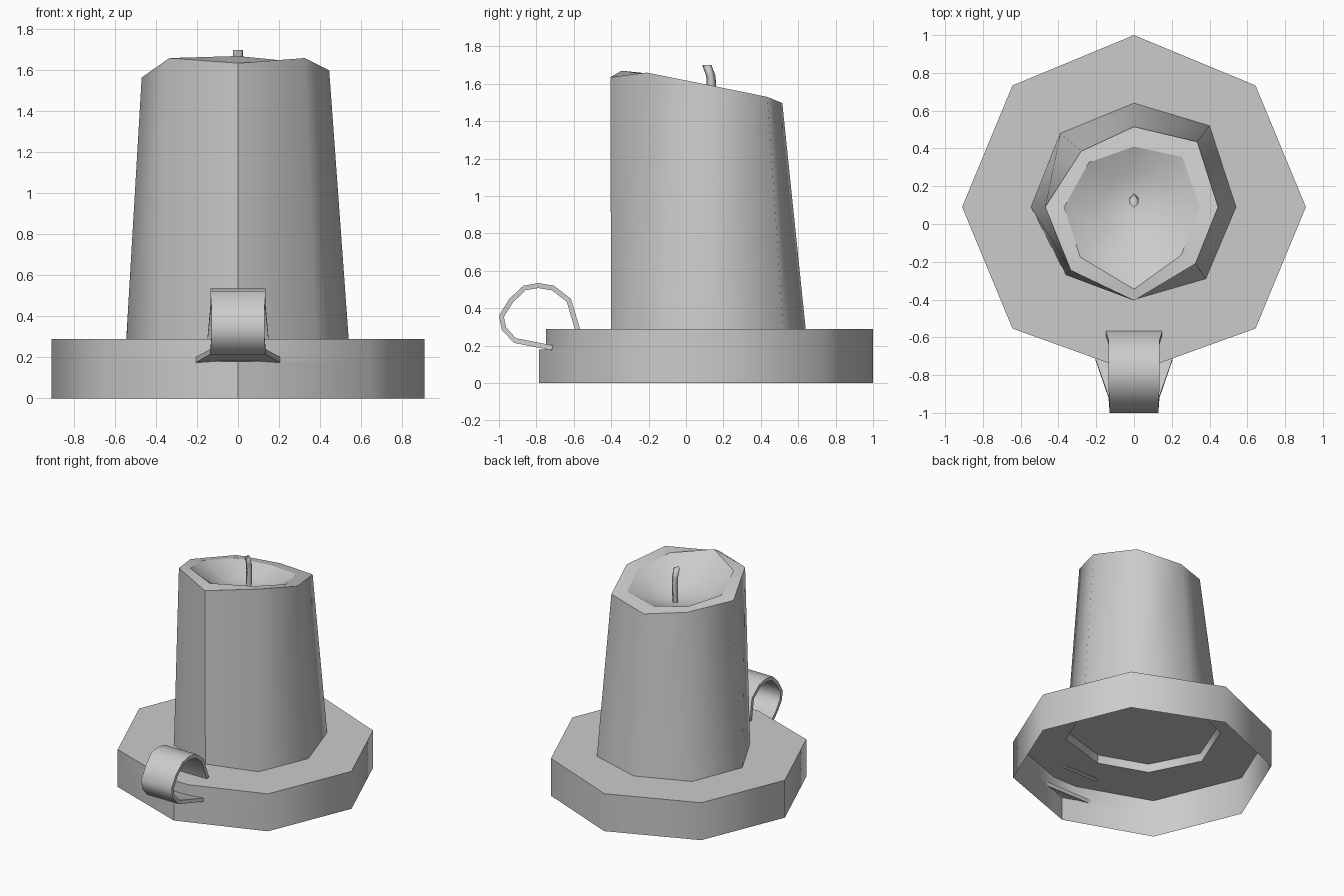
import bpy, bmesh, math
from mathutils import Vector

if "Cube" in bpy.data.objects:
    bpy.data.objects.remove(bpy.data.objects["Cube"])


def finish(bm, name, crease_front=False, angle=50):
    """Smooth faces, sharp edges by angle (plus the front corner), link object."""
    bm.normal_update()
    for f in bm.faces:
        f.smooth = True
    for e in bm.edges:
        front = crease_front and all(abs(v.co.x) < 0.001 and v.co.y < -0.38 for v in e.verts)
        if front or (len(e.link_faces) == 2 and e.calc_face_angle() > math.radians(angle)):
            e.smooth = False
    me = bpy.data.meshes.new(name)
    bm.to_mesh(me)
    bm.free()
    ob = bpy.data.objects.new(name, me)
    bpy.context.collection.objects.link(ob)
    return ob


def loft(bm, rings, sharp=()):
    """Join successive closed rings of points with quads; rings in sharp get hard edges."""
    vr = [[bm.verts.new(p) for p in r] for r in rings]
    for a, b in zip(vr, vr[1:]):
        n = len(a)
        for i in range(n):
            j = (i + 1) % n
            bm.faces.new((a[i], a[j], b[j], b[i]))
    for k in sharp:
        for i, v in enumerate(vr[k]):
            bm.edges.get((v, vr[k][i - 1])).smooth = False
    return vr


# Rings run counter-clockwise from the front corner
foot = [(0, -.40), (.38, -.29), (.54, .09), (.40, .52),
        (0, .64), (-.39, .48), (-.545, .09), (-.36, -.27)]
rim = [(0, -.405, 1.635), (.325, -.21, 1.66), (.445, .09, 1.60), (.335, .435, 1.53),
       (0, .515, 1.497), (-.28, .385, 1.535), (-.47, .09, 1.565), (-.335, -.245, 1.66)]
pool = [(0, -.345, 1.67), (.25, -.165, 1.645), (.35, .09, 1.59), (.255, .355, 1.54),
        (0, .41, 1.52), (-.24, .325, 1.545), (-.37, .09, 1.58), (-.285, -.175, 1.645)]
Z = 0.29

# Candle: recessed floor, tapered wall, slanted rim, melted bowl
centre = Vector((0, .11, 1.44))
mids = []
for p in pool:
    m = Vector(p).lerp(centre, 0.5)
    m.z = p[2] + (centre.z - p[2]) * 0.75
    mids.append(m)
floor = [(x * .98, .09 + (y - .09) * .98, Z + .06) for x, y in foot]
bm = bmesh.new()
vr = loft(bm, [floor, [(x, y, Z) for x, y in foot], rim, pool, mids], (0, 1, 2, 3))
bm.faces.new(vr[0][::-1])
c = bm.verts.new(centre)
for i in range(8):
    bm.faces.new((vr[-1][i], vr[-1][(i + 1) % 8], c))
finish(bm, "candle", True, 60)

# Octagonal holder base, open underneath, corner flattened behind the handle
outer = [(0, -.785), (.1, -.749)]
for i in range(1, 8):
    a = -math.pi / 2 + i * math.pi / 4
    outer.append((0.91 * math.cos(a), 0.09 + 0.91 * math.sin(a)))
outer.append((-.1, -.749))
flat = [(0, -.749)] + outer[1:]
inner = [foot[0], (.038, -.389)] + foot[1:] + [(-.036, -.387)]
bm = bmesh.new()
loft(bm, [[(x, y, z) for x, y in r] for r, z in
          ((outer, 0), (outer, .18), (flat, .181), (flat, Z), (inner, Z))], (3,))
finish(bm, "holder_base", True)

# Looped ribbon handle: outer profile (y, z, half width)
path = [(-.565, .285, .15), (-.615, .45, .135), (-.705, .52, .135), (-.79, .535, .135),
        (-.87, .52, .135), (-.945, .45, .13), (-1.0, .36, .13), (-.985, .285, .13),
        (-.92, .215, .135), (-.717, .175, .205)]
t = 0.027
rings = []
for i, (y, z, w) in enumerate(path):
    p, q = path[max(i - 1, 0)], path[min(i + 1, len(path) - 1)]
    d = Vector((q[0] - p[0], q[1] - p[1])).normalized()
    iy, iz = y - d.y * t, z + d.x * t
    rings.append([(-w, y, z), (w, y, z), (w, iy, iz), (-w, iy, iz)])
bm = bmesh.new()
vr = loft(bm, rings)
bm.faces.new(vr[0][::-1])
bm.faces.new(vr[-1])
bmesh.ops.recalc_face_normals(bm, faces=bm.faces)
finish(bm, "handle")

# Bent four-sided wick
r = 0.025
wick = [(.13, 1.43), (.137, 1.58), (.133, 1.64), (.112, 1.70)]
bm = bmesh.new()
vr = loft(bm, [[(0, y - r, z), (r, y, z), (0, y + r, z), (-r, y, z)] for y, z in wick])
bm.faces.new(vr[-1])
finish(bm, "wick", False, 95)
